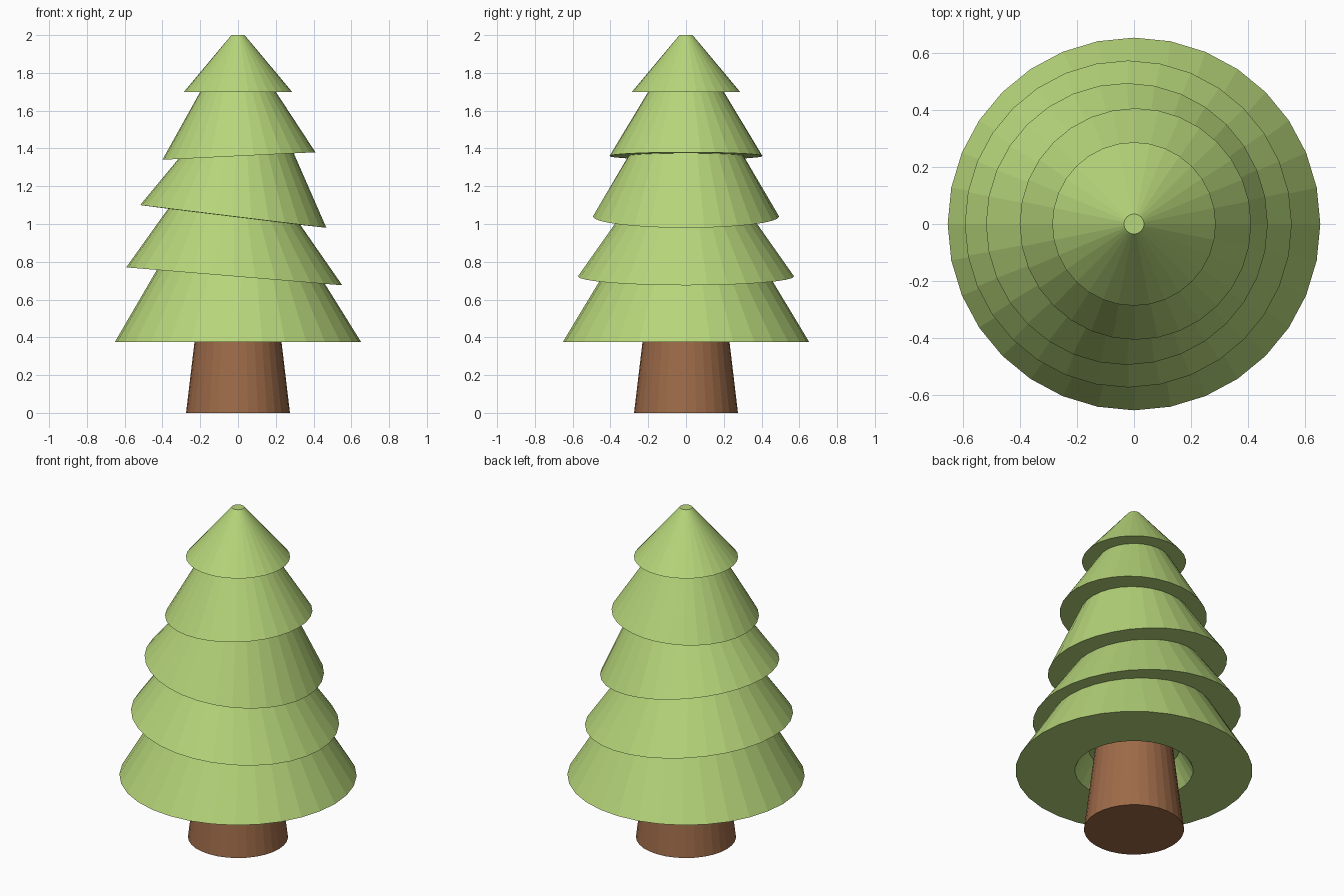
import bpy, bmesh, math

if "Cube" in bpy.data.objects:
    bpy.data.objects.remove(bpy.data.objects["Cube"])

SIDES = 32


def material(name, colour):
    m = bpy.data.materials.new(name)
    m.diffuse_color = (*colour, 1)
    m.use_nodes = True
    m.node_tree.nodes["Principled BSDF"].inputs["Base Color"].default_value = m.diffuse_color
    return m


def lathe(name, rings, mat):
    """Capped stack of rings: (radius, centre x, centre z, z slope along x)."""
    bm = bmesh.new()
    loops = []
    for r, cx, cz, slope in rings:
        loop = []
        for i in range(SIDES):
            a = 2 * math.pi * i / SIDES
            dx = r * math.cos(a)
            loop.append(bm.verts.new((cx + dx, r * math.sin(a), cz + slope * dx)))
        loops.append(loop)
    for low, high in zip(loops, loops[1:]):
        for i in range(SIDES):
            j = (i + 1) % SIDES
            bm.faces.new((low[i], low[j], high[j], high[i]))
    bm.faces.new(loops[0][::-1])
    bm.faces.new(loops[-1])
    bmesh.ops.recalc_face_normals(bm, faces=bm.faces)
    me = bpy.data.meshes.new(name)
    bm.to_mesh(me)
    bm.free()
    me.materials.append(mat)
    ob = bpy.data.objects.new(name, me)
    bpy.context.collection.objects.link(ob)
    return ob


green = material("leaf green", (0.47, 0.67, 0.195))
brown = material("bark brown", (0.34, 0.145, 0.065))

# Tapered trunk, ending inside the foliage
lathe("trunk", [(0.275, 0, 0, 0), (0.213, 0, 0.52, 0)], brown)

# Foliage: recess round the trunk, then five skirts with tilted rims
lathe("foliage", [
    (0.25, 0, 0.51, 0), (0.325, 0, 0.375, 0),                    # recess
    (0.652, 0, 0.375, 0), (0.443, 0.015, 0.723, -0.083),         # bottom skirt
    (0.572, -0.02, 0.723, -0.083), (0.35, -0.02, 1.038, -0.122), # second skirt
    (0.493, -0.025, 1.04, -0.122), (0.305, -0.01, 1.36, 0.049),  # third skirt
    (0.405, 0.005, 1.36, 0.049), (0.2, 0, 1.70, 0),              # fourth skirt
    (0.286, 0, 1.70, 0), (0.035, 0, 2.0, 0),                     # tip
], green)
